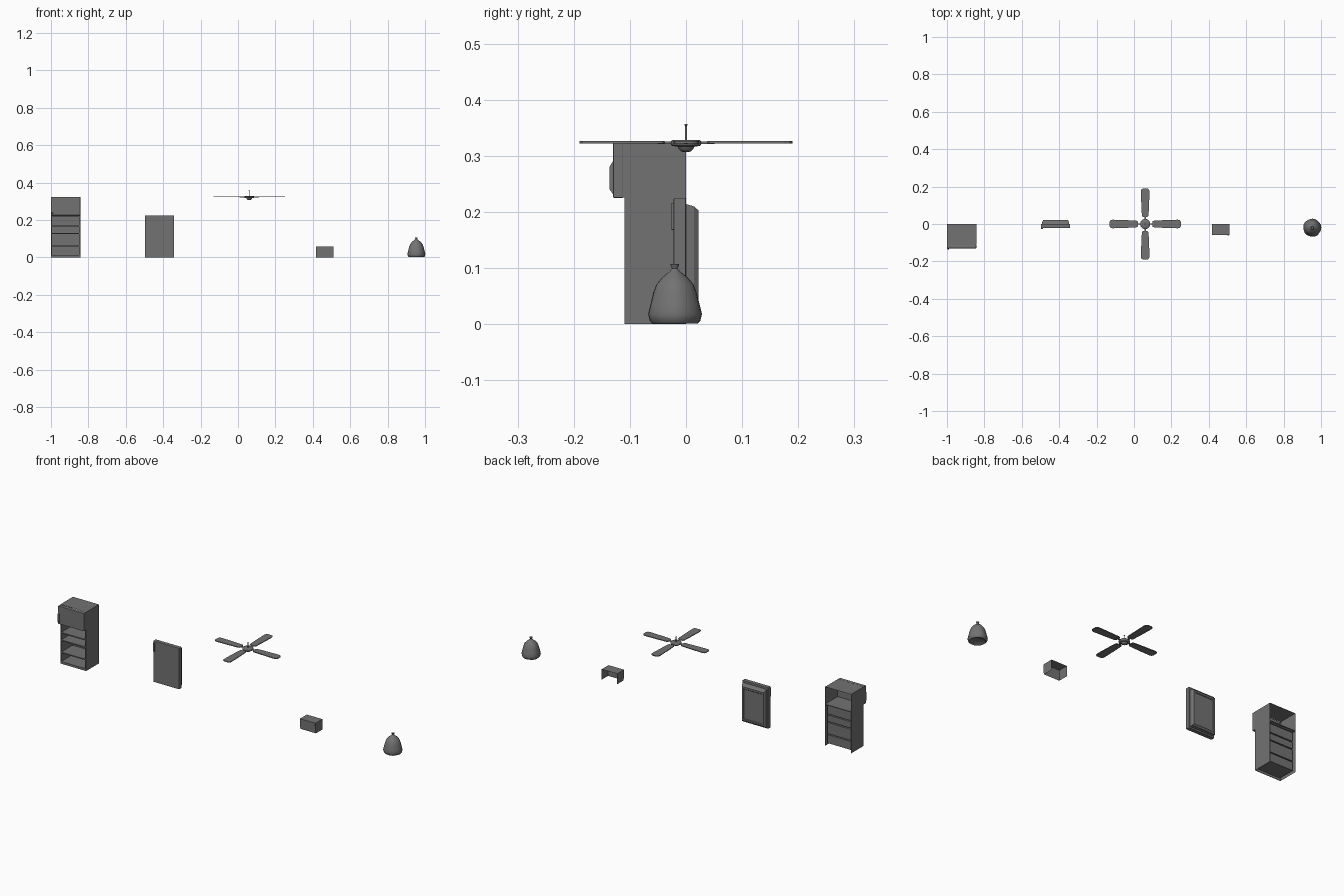
import bpy, bmesh, math
from mathutils import Matrix, Vector

if "Cube" in bpy.data.objects:
    bpy.data.objects.remove(bpy.data.objects["Cube"])

dark = bpy.data.materials.new("dark_grey")
dark.diffuse_color = (0.17, 0.17, 0.17, 1)
dark.use_nodes = True
dark.node_tree.nodes["Principled BSDF"].inputs["Base Color"].default_value = dark.diffuse_color


def finish(name, bm, smooth=False):
    bmesh.ops.recalc_face_normals(bm, faces=bm.faces)
    me = bpy.data.meshes.new(name)
    bm.to_mesh(me)
    bm.free()
    me.materials.append(dark)
    ob = bpy.data.objects.new(name, me)
    bpy.context.collection.objects.link(ob)
    if smooth:
        bpy.ops.object.select_all(action='DESELECT')
        ob.select_set(True)
        bpy.context.view_layer.objects.active = ob
        bpy.ops.object.shade_smooth_by_angle(angle=math.radians(50))
    return ob


def box(name, lo, hi, bevel=0.0, open_sides=()):
    """Box from corner to corner; open_sides lists outward axes to remove."""
    bm = bmesh.new()
    lo, hi = Vector(lo), Vector(hi)
    size = hi - lo
    bmesh.ops.create_cube(bm, size=1, matrix=Matrix.Translation((lo + hi) / 2) @ Matrix.Diagonal((*size, 1)))
    bm.normal_update()
    gone = [f for f in bm.faces if any(f.normal.dot(Vector(d)) > 0.9 for d in open_sides)]
    bmesh.ops.delete(bm, geom=gone, context='FACES')
    if bevel:
        bmesh.ops.bevel(bm, geom=bm.edges[:], offset=bevel, segments=2, affect='EDGES', profile=0.5)
    return finish(name, bm)


def extrude(bm, points, offset):
    """Make a solid by pushing a flat outline along an offset."""
    face = bm.faces.new([bm.verts.new(p) for p in points])
    ext = bmesh.ops.extrude_face_region(bm, geom=[face])
    bmesh.ops.translate(bm, vec=offset, verts=[v for v in ext["geom"] if isinstance(v, bmesh.types.BMVert)])


def lathe(name, profile, centre, sides, wobble=0.0):
    """Revolve (radius, z) points about a vertical axis."""
    bm = bmesh.new()
    rings = []
    for r, z in profile:
        ring = []
        for i in range(sides):
            a = 2 * math.pi * i / sides
            k = r * (1 + wobble * math.sin(5 * a + 1) * min(1, r / 0.03))
            ring.append(bm.verts.new((centre[0] + k * math.cos(a), centre[1] + k * math.sin(a), z)))
        rings.append(ring)
    for a, b in zip(rings, rings[1:]):
        for i in range(sides):
            j = (i + 1) % sides
            bm.faces.new((a[i], a[j], b[j], b[i]))
    bm.faces.new(rings[0])
    bm.faces.new(rings[-1])
    return finish(name, bm, True)


FRONT, BACK, DOWN = (0, -1, 0), (0, 1, 0), (0, 0, -1)

# refrigerator carcass: shell open at front, back and underside
L, R, F = -1.0, -0.843, -0.109
box("fridge_shell", (L, F, 0), (R, 0, 0.323), 0, (FRONT, BACK, DOWN))

# inner compartments, open at the front, with gaps seen from behind
levels = [(0.012, 0.058), (0.064, 0.125), (0.131, 0.166), (0.172, 0.219)]
for i, (a, b) in enumerate(levels):
    box(f"compartment_{i + 1}", (L + 0.006, F, a), (R - 0.006, -0.012, b), 0, (FRONT,))

# front trim: shelf edges and side posts
edges = [0.0] + [z for lv in levels for z in lv] + [0.228]
for i in range(0, len(edges), 2):
    box(f"shelf_edge_{i // 2 + 1}", (L, F - 0.001, edges[i]), (R, F + 0.002, edges[i + 1]))
for side, x in (("left", L), ("right", R - 0.006)):
    box(f"front_post_{side}", (x, F - 0.001, 0), (x + 0.006, F + 0.002, 0.323))
box("freezer_floor", (L, F, 0.2245), (R, 0, 0.228))

# freezer door and handle
box("freezer_door", (L, -0.130, 0.225), (R, -0.112, 0.323), 0.002)
box("door_seal", (L + 0.001, -0.113, 0.226), (R - 0.001, F, 0.322))
bm = bmesh.new()
handle = [(-0.129, 0.230), (-0.136, 0.240), (-0.136, 0.281), (-0.129, 0.292)]
extrude(bm, [(L + 0.002, y, z) for y, z in handle], (0.008, 0, 0))
finish("freezer_handle", bm)

# separate lower door with tapered inner liner
DL, DR = -0.498, -0.341
box("lower_door", (DL, -0.022, 0), (DR, 0, 0.225), 0.002)
box("lower_handle", (DL + 0.001, -0.026, 0.168), (DL + 0.011, -0.021, 0.216), 0.001)
bm = bmesh.new()
loops = [(0, 0.006, 0.008, 0.214), (0.014, 0.008, 0.010, 0.210), (0.022, 0.014, 0.018, 0.203),
         (0.022, 0.022, 0.026, 0.193), (0.019, 0.024, 0.028, 0.190)]
prev = None
for y, inset, z0, z1 in loops:
    ring = [bm.verts.new(p) for p in ((DL + inset, y, z0), (DR - inset, y, z0), (DR - inset, y, z1), (DL + inset, y, z1))]
    if prev:
        for i in range(4):
            bm.faces.new((prev[i], prev[(i + 1) % 4], ring[(i + 1) % 4], ring[i]))
    prev = ring
bm.faces.new(prev)
finish("door_liner", bm)

# small box: open at back and underside, with latch
box("small_box", (0.417, -0.055, 0), (0.511, 0, 0.057), 0, (BACK, DOWN))
box("small_box_flap", (0.417, -0.059, 0.010), (0.511, -0.055, 0.057))
box("small_box_latch", (0.500, -0.061, 0.036), (0.508, -0.058, 0.045))

# ceiling fan
C = (0.06, 0.0)
lathe("fan_rod", [(0.002, 0.322), (0.002, 0.3535), (0.003, 0.354), (0.003, 0.357)], C, 12)
lathe("fan_motor", [(0.012, 0.316), (0.024, 0.3175), (0.027, 0.320), (0.027, 0.326), (0.025, 0.328), (0.006, 0.3285)], C, 24)
lathe("fan_lamp", [(0.003, 0.3065), (0.009, 0.308), (0.013, 0.312), (0.0155, 0.318)], C, 24)
outline = [(0.038, 0.012), (0.041, 0.016), (0.048, 0.018), (0.110, 0.021), (0.175, 0.023), (0.185, 0.020), (0.190, 0.012)]
for k in range(4):
    bm = bmesh.new()
    pts = outline + [(x, -y) for x, y in reversed(outline)]
    extrude(bm, [(x, y, 0.3222) for x, y in pts], (0, 0, 0.004))
    bmesh.ops.create_cube(bm, size=1, matrix=Matrix.Translation((0.035, 0, 0.3235)) @ Matrix.Diagonal((0.032, 0.008, 0.004, 1)))
    turn = Matrix.Translation((C[0], C[1], 0)) @ Matrix.Rotation(k * math.pi / 2, 4, 'Z')
    bmesh.ops.transform(bm, matrix=turn, verts=bm.verts)
    finish(f"fan_blade_{k + 1}", bm)

# tied rubbish bag with a dished base
bag = [(0.026, 0.009), (0.034, 0.003), (0.040, 0.001), (0.045, 0.006), (0.048, 0.018), (0.044, 0.034),
       (0.039, 0.055), (0.033, 0.071), (0.022, 0.084), (0.009, 0.094), (0.005, 0.099), (0.008, 0.107), (0.004, 0.105)]
lathe("rubbish_bag", bag, (0.953, -0.020), 20, 0.02)
